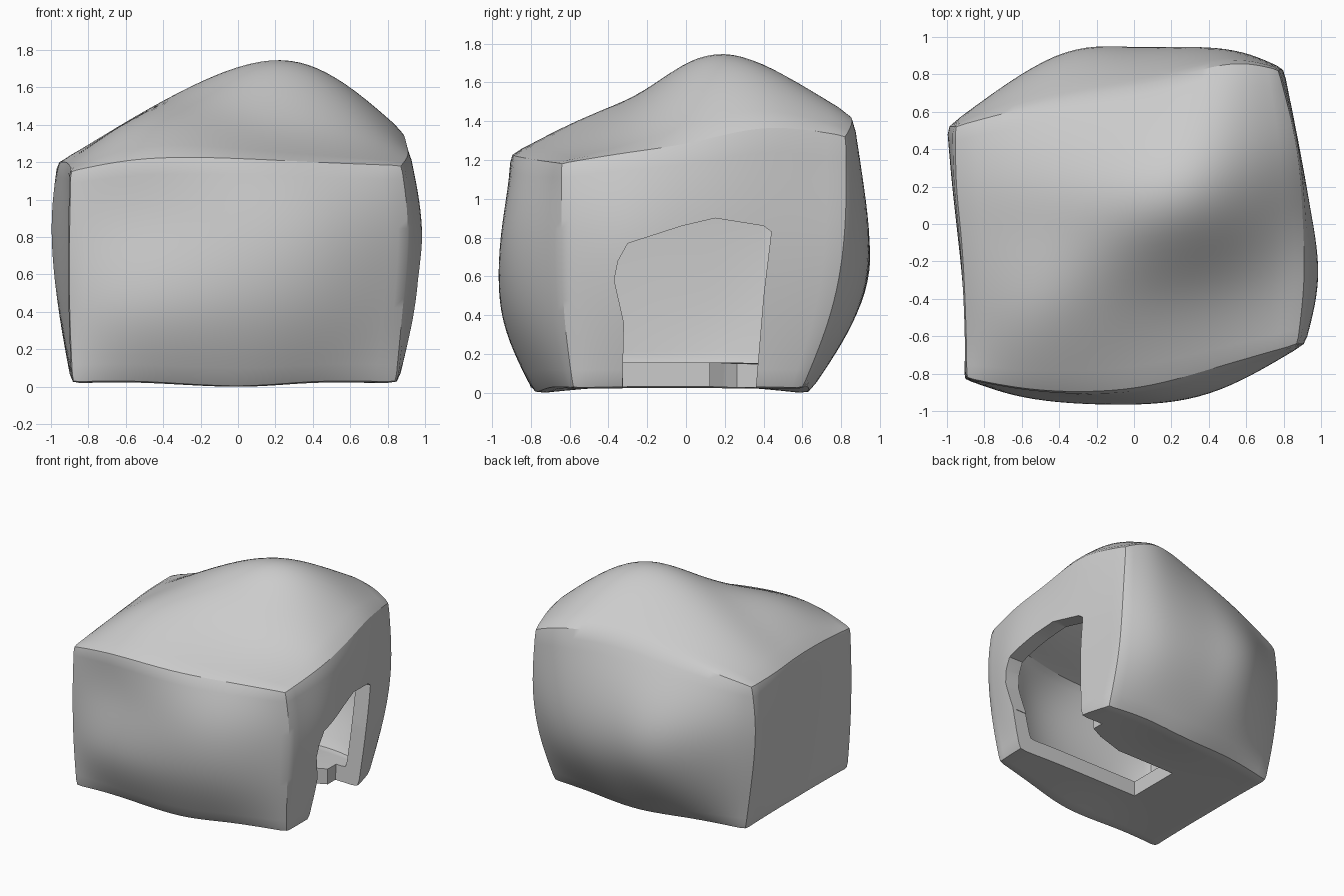
import bpy, bmesh
from mathutils import Vector

if "Cube" in bpy.data.objects:
    bpy.data.objects.remove(bpy.data.objects["Cube"])

# Plan outlines at four heights: front (left to right), right side, back, left side
TOP = [(-.89, -.82), (-.5, -.89), (0, -.88), (.42, -.77), (.87, -.64), (.91, -.3), (.9, .05), (.87, .42),
       (.77, .82), (.5, .86), (.1, .75), (-.45, .65), (-.95, .52), (-.95, .2), (-.92, -.1), (-.9, -.5)]
MID = [(-.9, -.83), (-.5, -.89), (0, -.95), (.45, -.89), (.91, -.64), (.99, -.3), (.95, .05), (.88, .42),
       (.8, .82), (.5, .94), (0, .93), (-.42, .91), (-.99, .52), (-.97, .2), (-.94, -.1), (-.9, -.5)]
LOW = [(-.9, -.82), (-.55, -.95), (0, -.95), (.45, -.86), (.88, -.63), (.95, -.3), (.92, .05), (.86, .4),
       (.78, .75), (.45, .88), (0, .88), (-.4, .85), (-.95, .52), (-.95, .2), (-.92, -.1), (-.9, -.5)]
BASE = [(-.88, -.8), (-.5, -.79), (0, -.77), (.4, -.7), (.84, -.58), (.85, -.3), (.84, .05), (.82, .35),
        (.75, .6), (.4, .63), (0, .63), (-.45, .58), (-.88, .5), (-.88, .2), (-.88, -.1), (-.88, -.5)]
# Roof heights, rows run front to back
ROOF = [(1.15, 1.22, 1.22, 1.20, 1.18),
        (1.18, 1.46, 1.42, 1.36, 1.24),
        (1.20, 1.47, 1.69, 1.63, 1.29),
        (1.20, 1.48, 1.71, 1.67, 1.37),
        (1.20, 1.32, 1.42, 1.42, 1.32)]
# Border of a 5 x 5 grid in outline order
BORDER = ([(i, 0) for i in range(5)] + [(4, j) for j in range(1, 5)]
          + [(i, 4) for i in (3, 2, 1, 0)] + [(0, j) for j in (3, 2, 1)])


def link(name, bm):
    mesh = bpy.data.meshes.new(name)
    bm.to_mesh(mesh)
    bm.free()
    ob = bpy.data.objects.new(name, mesh)
    bpy.context.collection.objects.link(ob)
    return ob


def cap(bm, ring, height, flip):
    """Fill an outline with a 4 x 4 patch."""
    g = {b: v for b, v in zip(BORDER, ring)}
    for i in range(1, 4):
        for j in range(1, 4):
            x = g[i, 0].co.x * (1 - j / 4) + g[i, 4].co.x * j / 4
            y = g[0, j].co.y * (1 - i / 4) + g[4, j].co.y * i / 4
            g[i, j] = bm.verts.new((x, y, height(i, j)))
    for i in range(4):
        for j in range(4):
            q = [g[i, j], g[i + 1, j], g[i + 1, j + 1], g[i, j + 1]]
            bm.faces.new(q[::-1] if flip else q)


def rock(name, inset=0.0):
    """Lumpy block with soft creased edges, optionally shrunk inwards."""
    bm = bmesh.new()
    crease = bm.edges.layers.float.new("crease_edge")
    rings = []
    for outline, z in ((BASE, .03), (LOW, .42), (MID, .85), (TOP, None)):
        rings.append([bm.verts.new((x, y, ROOF[j][i] if z is None else z))
                      for (x, y), (i, j) in zip(outline, BORDER)])
    rings[0][10].co.z = rings[0][2].co.z = 0
    for a, b in zip(rings, rings[1:]):
        for k in range(16):
            n = (k + 1) % 16
            bm.faces.new((a[k], a[n], b[n], b[k]))
    cap(bm, rings[0], lambda i, j: .03, True)
    cap(bm, rings[3], lambda i, j: ROOF[j][i], False)
    for ring in (rings[0], rings[3]):
        for k in range(16):
            bm.edges.get((ring[k], ring[(k + 1) % 16]))[crease] = .55
    for k in (0, 4, 8, 12):
        for a, b in zip(rings, rings[1:]):
            bm.edges.get((a[k], b[k]))[crease] = .55
    bm.normal_update()
    if inset:
        moved = [v.co - v.normal * inset * v.calc_shell_factor() for v in bm.verts]
        for v, co in zip(bm.verts, moved):
            v.co = co
    ob = link(name, bm)
    sub = ob.modifiers.new("smooth", 'SUBSURF')
    sub.levels = sub.render_levels = 3
    # Push the cage out so the smooth surface passes through its points
    goal = [v.co.copy() for v in ob.data.vertices]
    for _ in range(2):
        dg = bpy.context.evaluated_depsgraph_get()
        ev = ob.evaluated_get(dg)
        now = [ev.data.vertices[k].co.copy() for k in range(len(goal))]
        for v, g, c in zip(ob.data.vertices, goal, now):
            v.co += (g - c) * .8
        ob.data.update()
        ob.update_tag()
        bpy.context.view_layer.update()
    return ob


def prism(name, points, extrude):
    """Extruded polygon."""
    bm = bmesh.new()
    f = bm.faces.new([bm.verts.new(p) for p in points])
    new = bmesh.ops.extrude_face_region(bm, geom=[f])["geom"]
    bmesh.ops.translate(bm, vec=Vector(extrude), verts=[e for e in new if isinstance(e, bmesh.types.BMVert)])
    bmesh.ops.recalc_face_normals(bm, faces=bm.faces[:])
    return link(name, bm)


shell = rock("rock_shelter")
cavity = rock("cavity_cutter", .125)

# Arched doorway through the right wall
DOOR = [(-.33, -.1), (-.32, .36), (-.37, .58), (-.35, .68), (-.30, .77), (-.02, .86), (.15, .90),
        (.40, .86), (.44, .83), (.40, .5), (.35, -.1)]
door = prism("door_cutter", [(.62, y, z) for y, z in DOOR], (.7, 0, 0))

# Gap in the floor leading in from the doorway
GAP = [(.9, -.325), (-.28, -.325), (-.28, .12), (.25, .12), (.5, .2), (.75, .33), (.9, .34)]
gap = prism("floor_cutter", [(x, y, -.1) for x, y in GAP], (0, 0, .45))

for cutter in (cavity, door, gap):
    cutter.hide_render = True
    m = shell.modifiers.new(cutter.name, 'BOOLEAN')
    m.operation, m.solver, m.object = 'DIFFERENCE', 'EXACT', cutter

bpy.context.view_layer.objects.active = shell
shell.select_set(True)
for m in list(shell.modifiers):
    bpy.ops.object.modifier_apply(modifier=m.name)
for cutter in (cavity, door, gap):
    bpy.data.objects.remove(cutter)
bpy.ops.object.shade_smooth_by_angle()
